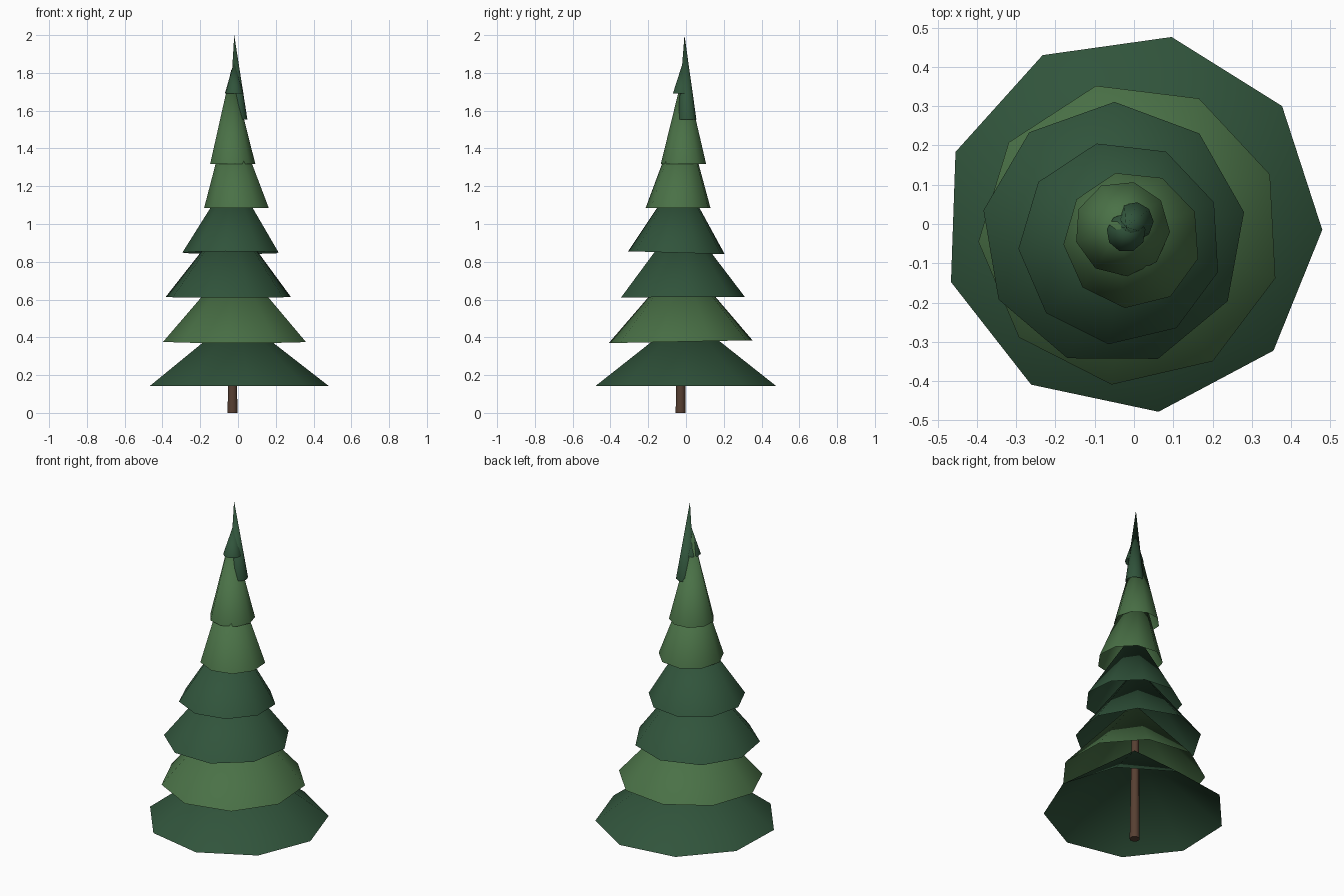
import bpy, bmesh, math
from mathutils import Vector

if "Cube" in bpy.data.objects:
    bpy.data.objects.remove(bpy.data.objects["Cube"])


def material(name, rgb):
    m = bpy.data.materials.new(name)
    m.diffuse_color = (*rgb, 1)
    m.use_nodes = True
    m.node_tree.nodes["Principled BSDF"].inputs["Base Color"].default_value = m.diffuse_color
    return m


DARK = material("dark_green", (0.030, 0.088, 0.044))
LIGHT = material("light_green", (0.068, 0.165, 0.062))
BROWN = material("bark_brown", (0.095, 0.050, 0.032))


def make_object(name, bm, mat):
    bmesh.ops.recalc_face_normals(bm, faces=bm.faces[:])
    for f in bm.faces:
        f.smooth = len(f.verts) < 5
    me = bpy.data.meshes.new(name)
    bm.to_mesh(me)
    bm.free()
    me.materials.append(mat)
    ob = bpy.data.objects.new(name, me)
    bpy.context.collection.objects.link(ob)
    return ob


def ring(bm, centre, r, sides, turn, tilt=0.0):
    """Regular ring of points; tilt is the rise in z per unit of y."""
    pts = []
    for i in range(sides):
        a = math.radians(turn) + math.tau * i / sides
        off = Vector((r * math.cos(a), r * math.sin(a), tilt * r * math.sin(a)))
        pts.append(bm.verts.new(Vector(centre) + off))
    return pts


def branch_tier(name, base, r, turn, apex, mat, tilt=0.0):
    """Nine-sided leaning cone, open underneath."""
    bm = bmesh.new()
    rim = ring(bm, base, r, 9, turn, tilt)
    tip = bm.verts.new(apex)
    for i in range(9):
        bm.faces.new((rim[i], rim[(i + 1) % 9], tip))
    make_object(name, bm, mat)


# Branch tiers, bottom to top: rim centre, radius, turn, tip, colour, tilt
tiers = [
    ((-0.005, 0.002, 0.143), 0.485, -2, (-0.005, 0.0, 0.52), DARK, 0.0),
    ((-0.010, -0.025, 0.377), 0.387, 23, (-0.015, -0.02, 0.82), LIGHT, 0.02),
    ((-0.052, -0.026, 0.613), 0.337, 9.6, (-0.04, -0.02, 1.05), DARK, 0.005),
    ((-0.035, -0.048, 0.848), 0.260, 23.4, (-0.03, -0.03, 1.27), DARK, -0.03),
    ((-0.005, -0.040, 1.084), 0.175, 24, (-0.04, -0.015, 1.62), LIGHT, 0.0),
    ((-0.030, -0.012, 1.318), 0.122, -4, (-0.035, -0.01, 1.82), LIGHT, 0.0),
    ((-0.020, -0.022, 1.692), 0.050, 10, (-0.02, -0.015, 1.86), DARK, 0.0),
    ((0.0, 0.006, 1.552), 0.050, 0, (-0.02, -0.008, 2.0), DARK, 0.0),
]
for n, (base, r, turn, apex, mat, tilt) in enumerate(tiers, 1):
    branch_tier(f"branch_tier_{n}", base, r, turn, apex, mat, tilt)

# Trunk: slim tapered post running up inside the tiers
bm = bmesh.new()
low = ring(bm, (-0.029, -0.029, 0), 0.028, 8, 22.5)
high = ring(bm, (-0.03, -0.018, 1.4), 0.012, 8, 22.5)
for i in range(8):
    j = (i + 1) % 8
    bm.faces.new((low[i], low[j], high[j], high[i]))
bm.faces.new(low[::-1])
bm.faces.new(high)
make_object("trunk", bm, BROWN)
